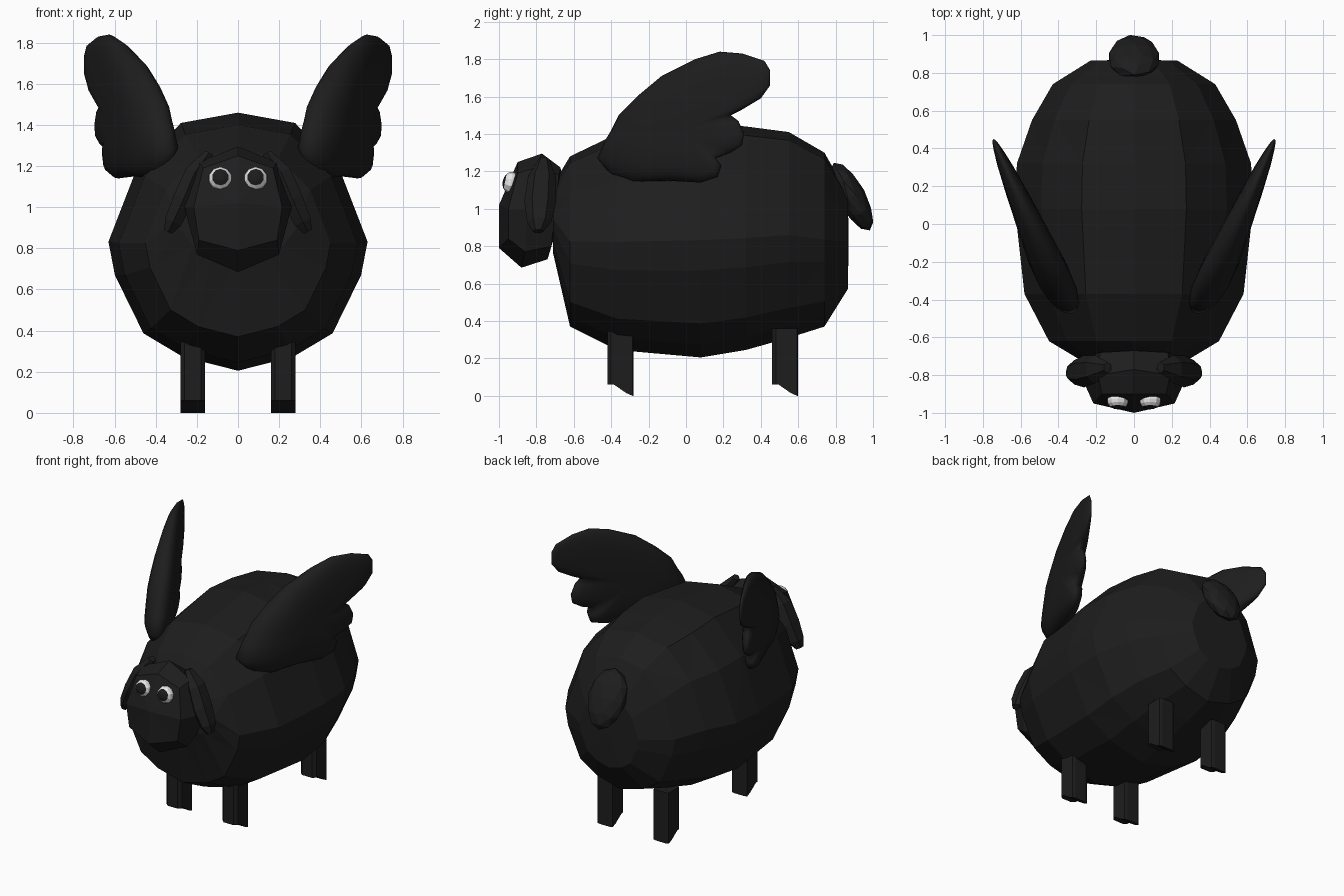
import bpy, bmesh, math
from mathutils import Vector, Matrix

if "Cube" in bpy.data.objects:
    bpy.data.objects.remove(bpy.data.objects["Cube"])


def material(name, c):
    m = bpy.data.materials.new(name)
    m.diffuse_color = (c, c, c, 1)
    m.use_nodes = True
    m.node_tree.nodes["Principled BSDF"].inputs["Base Color"].default_value = m.diffuse_color
    return m


BLACK = material("black_wool", 0.0125)
WHITE = material("eye_white", 0.8)
PUPIL = material("pupil_black", 0.0115)


def finish(name, bm, mats=(BLACK,), smooth=False):
    bmesh.ops.recalc_face_normals(bm, faces=bm.faces)
    me = bpy.data.meshes.new(name)
    bm.to_mesh(me)
    bm.free()
    for m in mats:
        me.materials.append(m)
    for p in me.polygons:
        p.use_smooth = smooth
    ob = bpy.data.objects.new(name, me)
    bpy.context.collection.objects.link(ob)
    return ob


def loft(rings, front=None, back=None):
    """Skin a list of equal-length rings, closing the ends to a point or a face."""
    bm = bmesh.new()
    vs = [[bm.verts.new(p) for p in r] for r in rings]
    n = len(vs[0])
    for a, b in zip(vs, vs[1:]):
        for i in range(n):
            bm.faces.new((a[i], a[(i + 1) % n], b[(i + 1) % n], b[i]))
    for ring, tip in ((vs[0], front), (vs[-1], back)):
        if tip is None:
            bm.faces.new(ring)
        else:
            t = bm.verts.new(tip)
            for i in range(n):
                bm.faces.new((ring[i], ring[(i + 1) % n], t))
    return bm


# Body: faceted rings along y (y, bottom, top, half width) sharing one cross-section
half = [(0, 1), (0.44, 0.92), (0.78, 0.57), (1, 0), (0.95, -0.26), (0.73, -0.71), (0.43, -0.89), (0, -1)]
section = half + [(-x, z) for x, z in half[-2:0:-1]]
sections = [(-0.71, 0.76, 1.13, 0.30), (-0.62, 0.37, 1.28, 0.45), (-0.37, 0.245, 1.40, 0.58),
            (0.08, 0.205, 1.46, 0.63), (0.32, 0.245, 1.44, 0.62), (0.55, 0.31, 1.41, 0.54),
            (0.74, 0.37, 1.30, 0.43), (0.865, 0.57, 1.08, 0.23)]
rings = [[(w * x, y, 0.5 * (lo + hi) + 0.5 * (hi - lo) * z) for x, z in section]
         for y, lo, hi, w in sections]
bm = loft(rings, (0, -0.71, 0.94), (0, 0.87, 0.82))
bmesh.ops.triangulate(bm, faces=bm.faces)
finish("body", bm)

# Head: mirrored half profiles from muzzle to nape (x, y, z)
halves = [
    [(0, -1.0, 0.79), (0.19, -0.95, 0.84), (0.215, -0.95, 1.0), (0.17, -0.90, 1.19), (0, -0.90, 1.25)],
    [(0, -0.88, 0.685), (0.2, -0.86, 0.77), (0.26, -0.85, 1.0), (0.19, -0.80, 1.22), (0, -0.77, 1.295)],
    [(0, -0.74, 0.73), (0.18, -0.72, 0.8), (0.24, -0.70, 1.0), (0.18, -0.68, 1.18), (0, -0.67, 1.22)]]
rings = [h + [(-x, y, z) for x, y, z in h[-2:0:-1]] for h in halves]
finish("head", loft(rings, (0, -1.0, 1.02), (0, -0.66, 1.0)))

# Wing outline in the side plane (y, z)
wing = [(-0.475, 1.27), (-0.43, 1.37), (-0.40, 1.42), (-0.36, 1.50), (-0.25, 1.61), (-0.13, 1.71),
        (0.05, 1.80), (0.18, 1.84), (0.30, 1.83), (0.42, 1.79), (0.45, 1.74), (0.45, 1.66),
        (0.40, 1.59), (0.30, 1.53), (0.24, 1.50), (0.28, 1.47), (0.31, 1.40), (0.30, 1.34),
        (0.24, 1.30), (0.16, 1.27), (0.19, 1.23), (0.17, 1.17), (0.08, 1.14), (-0.10, 1.15),
        (-0.30, 1.14), (-0.40, 1.18)]
CY, CZ = -0.03, 1.42


def wing_point(y, z, s, side, mirror):
    py, pz = CY + (y - CY) * s, CZ + (z - CZ) * s
    thick = 0.105 - 0.075 * max(0, py + 0.25) / 0.7
    x = 0.365 + (py + 0.42) * 0.435 + side * thick * math.sqrt(max(0, 1 - s ** 5))
    return (mirror * x, py, pz)


# Ear path (x, y, z, half width, half thickness)
ear = [(0.14, -0.76, 1.265, 0.03, 0.025), (0.21, -0.77, 1.17, 0.075, 0.055),
       (0.265, -0.78, 1.04, 0.085, 0.06), (0.315, -0.785, 0.93, 0.065, 0.05),
       (0.34, -0.79, 0.88, 0.03, 0.025)]

# Leg side profile (y, z) with a slanted foot
leg = [(0, 0.36), (0, 0.06), (0.035, 0.06), (0.10, 0.015), (0.14, 0), (0.14, 0.36)]

for m, label in ((1, "right"), (-1, "left")):
    # Wings: puffed outline with a rounded rim
    half_levels = [(0.4, 1), (0.7, 1), (0.87, 1), (0.95, 1), (0.985, 1)]
    levels = half_levels + [(1, 0)] + [(s, -1) for s, d in reversed(half_levels)]
    rings = [[wing_point(y, z, s, d, m) for y, z in wing] for s, d in levels]
    finish("wing_" + label, loft(rings, wing_point(CY, CZ, 0, 1, m), wing_point(CY, CZ, 0, -1, m)), smooth=True)

    # Ears: drooping leaf shapes
    rings = []
    for x, y, z, w, t in ear:
        rings.append([(m * (x + t * 0.87 * math.sin(a)), y + w * math.cos(a), z + t * 0.45 * math.sin(a))
                      for a in (math.tau * i / 6 for i in range(6))])
    finish("ear_" + label, loft(rings))

    # Eyes: flattened balls whose front cap is the pupil
    bm = bmesh.new()
    bmesh.ops.create_uvsphere(bm, u_segments=10, v_segments=8, radius=0.058)
    for f in bm.faces:
        f.material_index = 1 if f.calc_center_median().z > 0.04 else 0
    bmesh.ops.transform(bm, verts=bm.verts, matrix=Matrix.Translation((m * 0.086, -0.937, 1.14))
                        @ Matrix.Rotation(math.radians(78), 4, 'X') @ Matrix.Diagonal((1, 1, 0.75, 1)))
    finish("eye_" + label, bm, (WHITE, PUPIL))

    # Legs: extruded profiles with chamfered corners
    for y0, end in ((-0.42, "front"), (0.46, "back")):
        cuts = [(0.16, 0.02), (0.18, 0), (0.26, 0), (0.28, 0.02)]
        rings = [[(m * x, y0 + max(inset, min(0.14 - inset * 0.3, y)), z) for y, z in leg] for x, inset in cuts]
        finish("leg_%s_%s" % (end, label), loft(rings))

# Tail: tilted faceted ball, slightly narrower at the tip
bm = bmesh.new()
bmesh.ops.create_icosphere(bm, subdivisions=2, radius=1)
for v in bm.verts:
    k = 1 + 0.1 * v.co.z
    v.co = Vector((v.co.x * 0.138 * k, v.co.y * 0.075, v.co.z * 0.205))
bmesh.ops.transform(bm, verts=bm.verts,
                    matrix=Matrix.Translation((0, 0.886, 1.065)) @ Matrix.Rotation(0.49, 4, 'X'))
finish("tail", bm)
